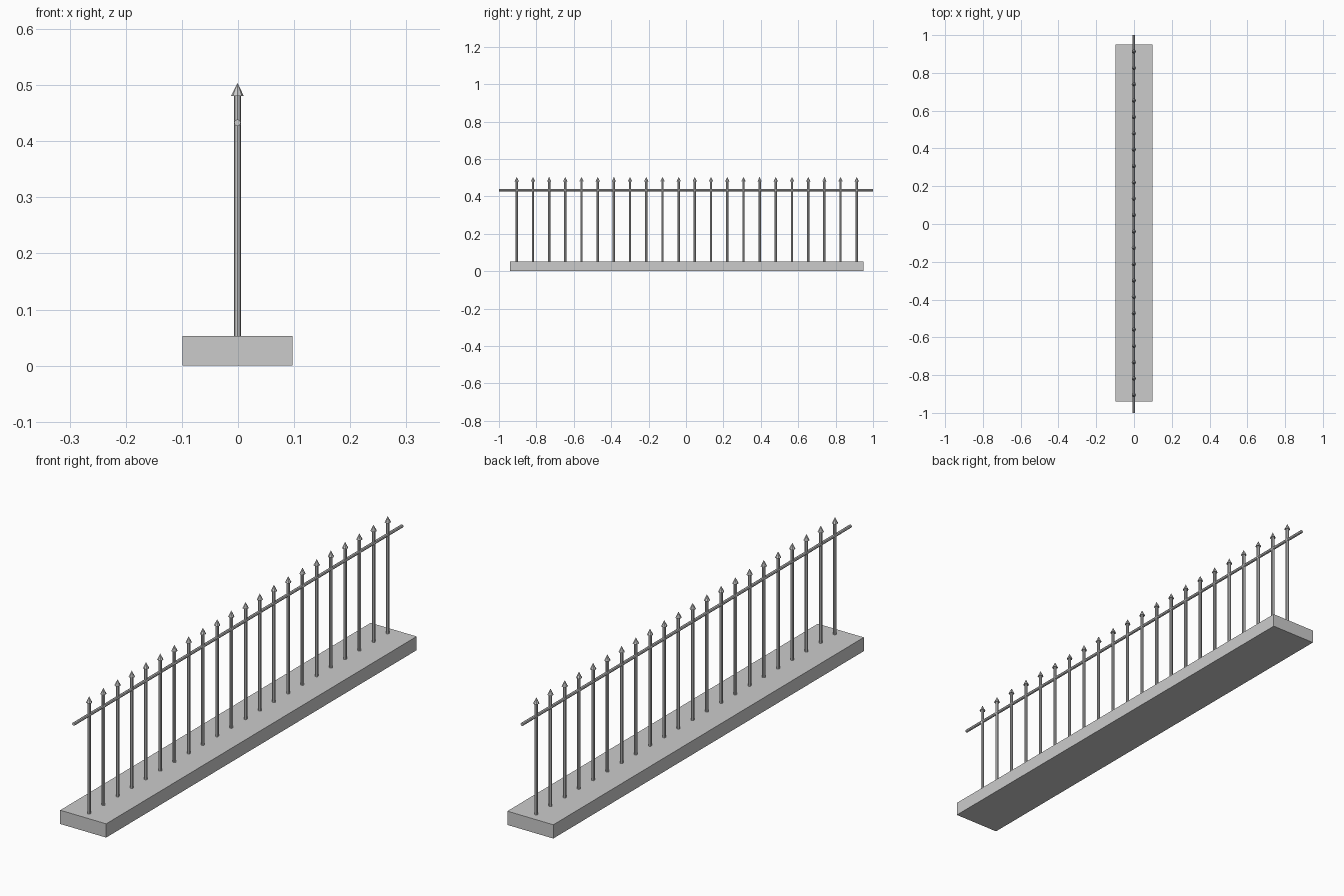
import bpy
import math

if "Cube" in bpy.data.objects:
    bpy.data.objects.remove(bpy.data.objects["Cube"])

X = -0.001           # fence line
BASE_TOP = 0.053
SHAFT_TOP = 0.481
TIP_TOP = 0.504
COUNT = 22
Y_FIRST, Y_LAST = -0.905, 0.913


def cone(name, r1, r2, z0, z1, x, y, sides=8):
    bpy.ops.mesh.primitive_cone_add(vertices=sides, radius1=r1, radius2=r2,
                                    depth=z1 - z0, location=(x, y, (z0 + z1) / 2))
    ob = bpy.context.object
    ob.name = name
    return ob


# Plinth
bpy.ops.mesh.primitive_cube_add(size=1, location=(X, 0.004, BASE_TOP / 2))
base = bpy.context.object
base.name = "base"
base.scale = (0.196, 1.89, BASE_TOP)

# Horizontal rail running through the pickets
rail = cone("rail", 0.006, 0.006, -1, 1, X, 0)
rail.location = (X, 0, 0.433)
rail.rotation_euler = (math.pi / 2, 0, 0)

# Pickets with pointed finials
for i in range(COUNT):
    y = Y_FIRST + (Y_LAST - Y_FIRST) * i / (COUNT - 1)
    cone(f"picket_{i + 1}", 0.0062, 0.0062, BASE_TOP - 0.01, SHAFT_TOP + 0.002, X, y)
    cone(f"finial_{i + 1}", 0.0112, 0.0, SHAFT_TOP, TIP_TOP, X, y)
